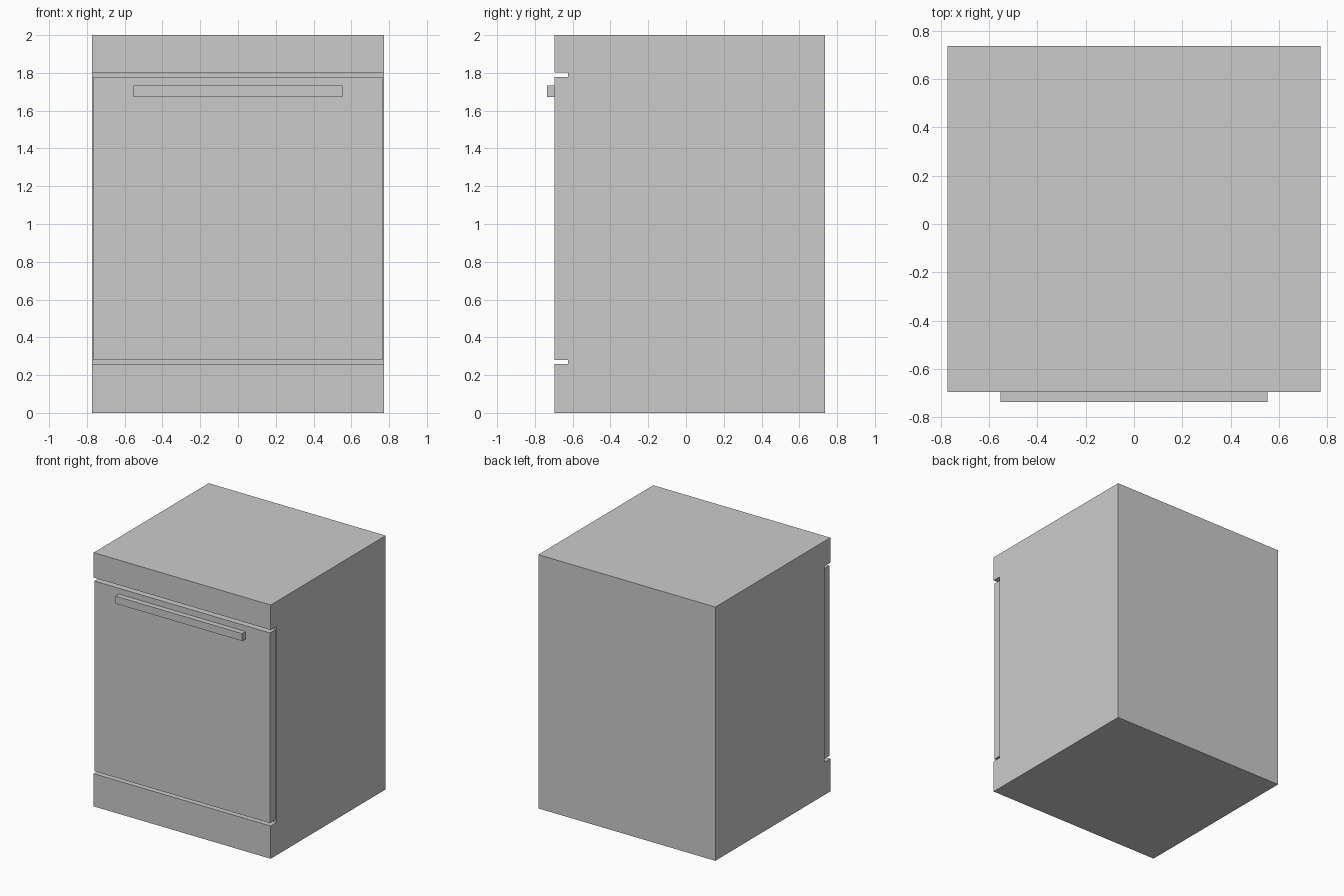
import bpy, bmesh

if "Cube" in bpy.data.objects:
    bpy.data.objects.remove(bpy.data.objects["Cube"])

HALF_W = 0.772
FRONT, BACK, RECESS = -0.695, 0.737, -0.625


def extrude_profile(name, half_width, profile):
    """Extrude a (y, z) side profile symmetrically along x."""
    bm = bmesh.new()
    face = bm.faces.new([bm.verts.new((-half_width, y, z)) for y, z in profile])
    new = bmesh.ops.extrude_face_region(bm, geom=[face])["geom"]
    verts = [g for g in new if isinstance(g, bmesh.types.BMVert)]
    bmesh.ops.translate(bm, verts=verts, vec=(2 * half_width, 0, 0))
    bmesh.ops.recalc_face_normals(bm, faces=bm.faces)
    mesh = bpy.data.meshes.new(name)
    bm.to_mesh(mesh)
    bm.free()
    obj = bpy.data.objects.new(name, mesh)
    bpy.context.collection.objects.link(obj)
    return obj


def slab(name, half_width, y0, y1, z0, z1):
    return extrude_profile(name, half_width, [(y0, z0), (y1, z0), (y1, z1), (y0, z1)])


# Cabinet with plinth and top panel around the door recess
extrude_profile("cabinet", HALF_W, [
    (FRONT, 0), (BACK, 0), (BACK, 2), (FRONT, 2),
    (FRONT, 1.803), (RECESS, 1.803), (RECESS, 0.258), (FRONT, 0.258)])

# Door, slightly narrower than the cabinet
slab("door", 0.765, FRONT, RECESS, 0.279, 1.778)

# Bar handle
slab("door_handle", 0.553, -0.737, FRONT, 1.673, 1.732)
